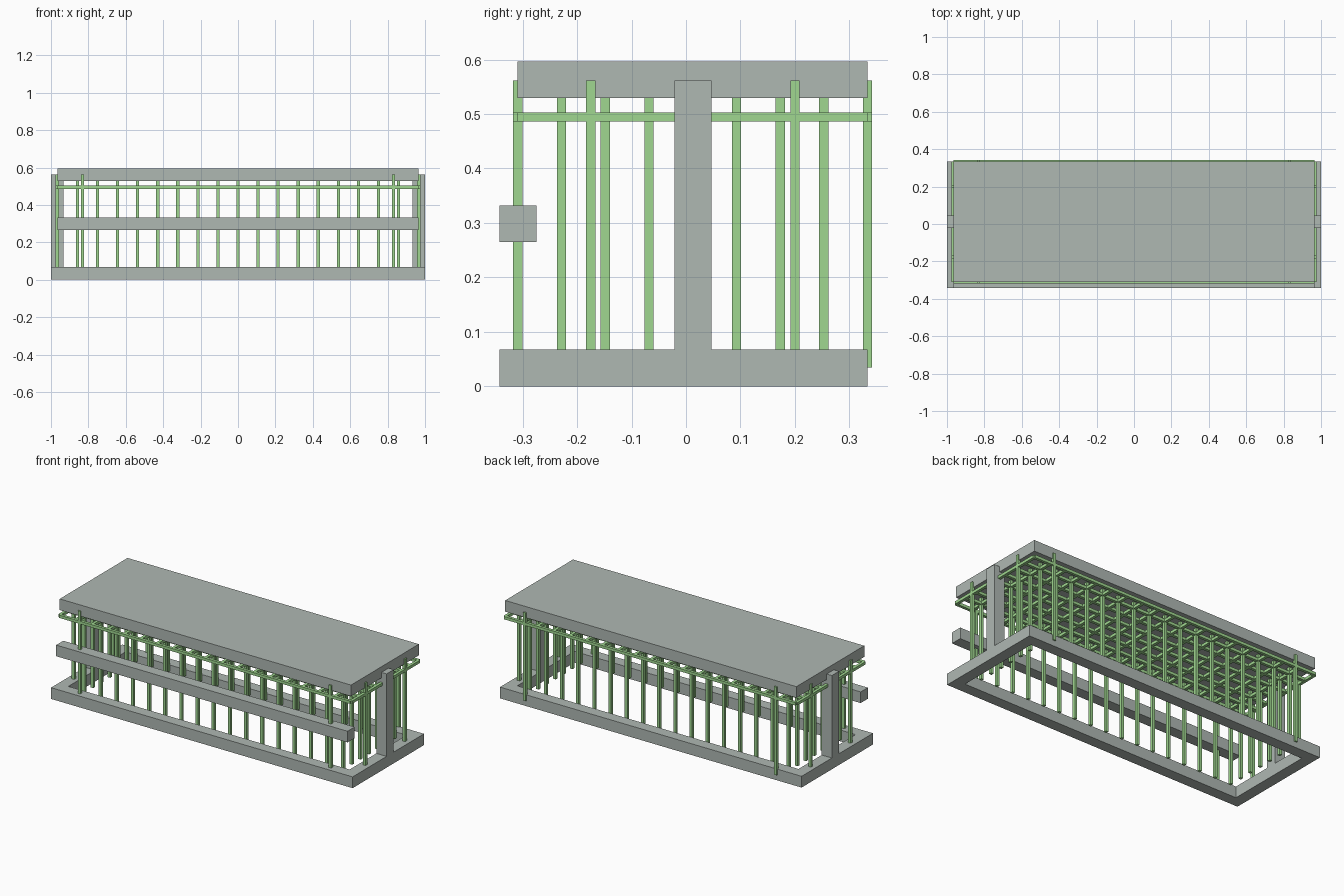
import bpy, bmesh
from mathutils import Matrix, Vector

if "Cube" in bpy.data.objects:
    bpy.data.objects.remove(bpy.data.objects["Cube"])


def boxes(name, items, mat=None):
    """One object made of boxes given as (min corner, max corner)."""
    bm = bmesh.new()
    for lo, hi in items:
        lo, hi = Vector(lo), Vector(hi)
        m = Matrix.Translation((lo + hi) / 2) @ Matrix.Diagonal((*(hi - lo), 1))
        bmesh.ops.create_cube(bm, size=1, matrix=m)
    me = bpy.data.meshes.new(name)
    bm.to_mesh(me)
    bm.free()
    ob = bpy.data.objects.new(name, me)
    bpy.context.collection.objects.link(ob)
    if mat:
        me.materials.append(mat)
    return ob


green = bpy.data.materials.new("green_steel")
green.diffuse_color = (0.35, 0.68, 0.28, 1)
green.use_nodes = True
green.node_tree.nodes["Principled BSDF"].inputs["Base Color"].default_value = green.diffuse_color
concrete = bpy.data.materials.new("grey_concrete")
concrete.diffuse_color = (0.43, 0.48, 0.45, 1)
concrete.use_nodes = True
concrete.node_tree.nodes["Principled BSDF"].inputs["Base Color"].default_value = concrete.diffuse_color

W = 0.0676                        # beam width
R = 0.0085                        # half rod thickness
X, Y0, Y1 = 0.966, -0.309, 0.3335   # slab edges
YF = -0.3425                      # front of the frame

# Open base frame
boxes("base_frame", [
    ((-1, YF, 0), (1, YF + W, W)),
    ((-1, Y1 - W, 0), (1, Y1, W)),
    ((-1, YF + W, 0), (-1 + W, Y1 - W, W)),
    ((1 - W, YF + W, 0), (1, Y1 - W, W)),
], concrete)

# Slab, front beam and end posts
boxes("top_slab", [((-X, Y0, 0.529), (X, Y1, 0.596))], concrete)
boxes("front_beam", [((-X, YF, 0.265), (X, YF + W, 0.332))], concrete)
for side, x in (("left", -1), ("right", 1 - W)):
    boxes(side + "_post", [((x, -0.021, W), (x + W, 0.0465, 0.562))], concrete)

# Rod grid positions
xs = [-X + i * 2 * X / 18 for i in range(19)]
ys = [Y0 + i * (Y1 - Y0) / 8 for i in range(9)]

# Horizontal mesh under the slab
boxes("mesh_long_rods", [((-X, y - R, 0.486), (X, y + R, 0.503)) for y in ys], green)
boxes("mesh_cross_rods", [((x - R, Y0, 0.486), (x + R, Y1, 0.503)) for x in xs], green)


def upright(x, y):
    return ((x - R, y - R, 0.034), (x + R, y + R, 0.562))


# Upright rods on the ring one grid step in from the edge
ring = [(x, y) for x in xs[1:-1] for y in (ys[1], ys[-2])]
ring += [(x, y) for x in (xs[1], xs[-2]) for y in ys[2:-2]]
boxes("upright_rods", [upright(x, y) for x, y in ring], green)

# Anchor rods on the slab edge near the corners
anchors = [(x, y) for x in (-0.832, 0.832) for y in (Y0, Y1)]
anchors += [(x, y) for x in (-X, X) for y in (-0.175, 0.2)]
boxes("anchor_rods", [upright(x, y) for x, y in anchors], green)
